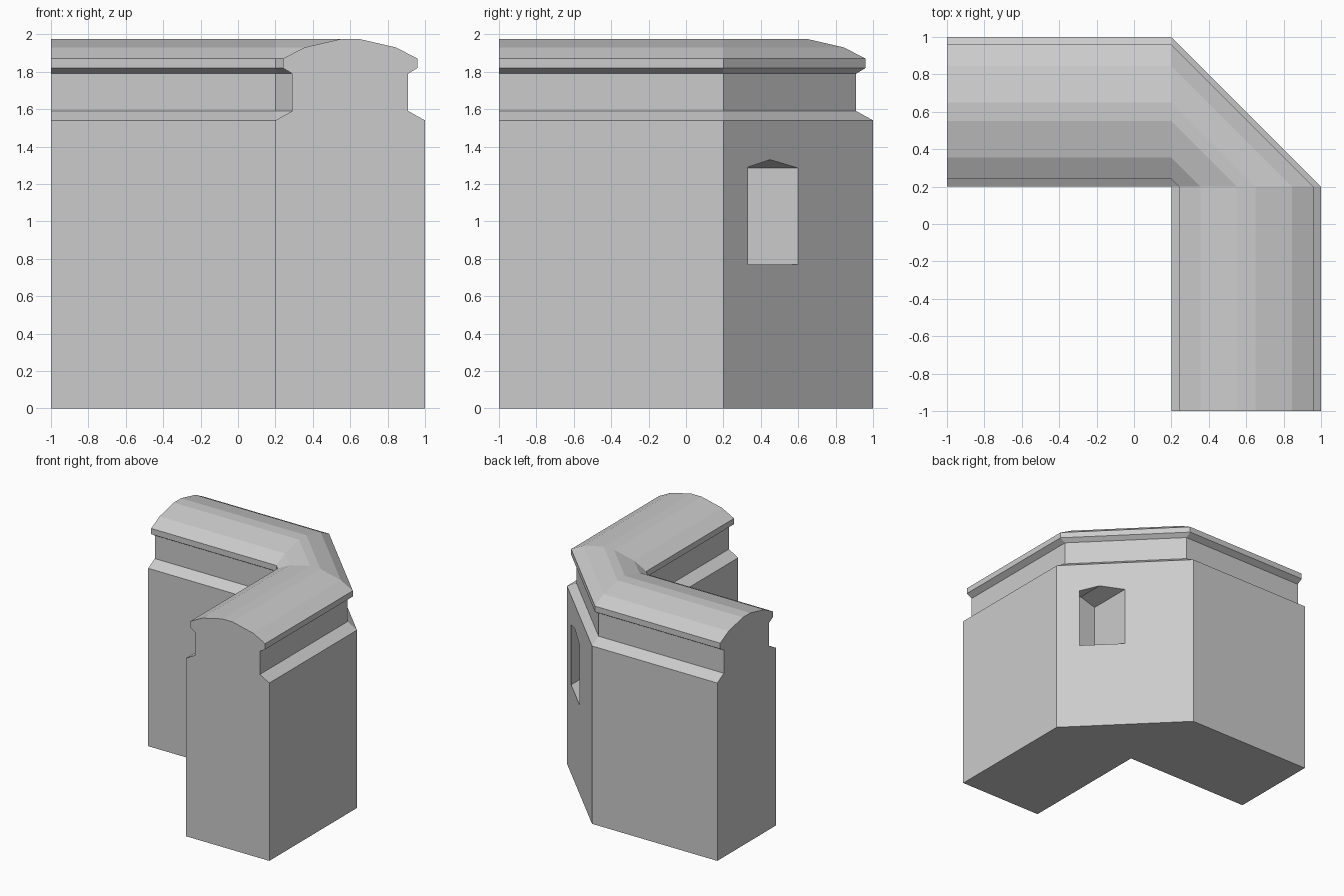
import bpy, bmesh

if "Cube" in bpy.data.objects:
    bpy.data.objects.remove(bpy.data.objects["Cube"])


def new_object(name, bm):
    bmesh.ops.remove_doubles(bm, verts=bm.verts, dist=1e-4)
    bmesh.ops.dissolve_degenerate(bm, edges=bm.edges, dist=1e-4)
    bmesh.ops.recalc_face_normals(bm, faces=bm.faces)
    mesh = bpy.data.meshes.new(name)
    bm.to_mesh(mesh)
    bm.free()
    obj = bpy.data.objects.new(name, mesh)
    bpy.context.collection.objects.link(obj)
    return obj


def loft(name, sections):
    """Join matching closed sections with quads and cap both ends."""
    bm = bmesh.new()
    rings = [[bm.verts.new(p) for p in s] for s in sections]
    n = len(rings[0])
    for a, b in zip(rings, rings[1:]):
        for i in range(n):
            j = (i + 1) % n
            if all((a[k].co - b[k].co).length < 1e-5 for k in (i, j)):
                continue
            quad = []
            for v in (a[i], a[j], b[j], b[i]):
                if all((v.co - q.co).length > 1e-5 for q in quad):
                    quad.append(v)
            if len(quad) > 2:
                bm.faces.new(quad)
    bm.faces.new(rings[0])
    bm.faces.new(rings[-1])
    return new_object(name, bm)


# Wall profile: half-width from the wall centre line and height, mirrored
half = [(0.4, 0), (0.4, 1.54), (0.31, 1.59), (0.31, 1.79), (0.36, 1.82),
        (0.36, 1.87), (0.245, 1.93), (0.05, 1.975)]
profile = [(0.6 + w, z) for w, z in half] + [(0.6 - w, z) for w, z in reversed(half)]

# Corner wall: two straight arms joined by a diagonal corner
wall = loft("corner_wall", [
    [(-1, p, z) for p, z in profile],
    [(0.2, p, z) for p, z in profile],
    [(p, 0.2, z) for p, z in profile],
    [(p, -1, z) for p, z in profile]])

# Recess in the diagonal face, left by a missing stone with a peaked top
recess = [(0.6, 0.77), (0.868, 0.77), (0.868, 1.29), (0.75, 1.33), (0.6, 1.285)]
cutter = loft("recess_cutter", [[(x, y, z) for x, z in recess] for y in (0.21, 1.1)])
cutter.hide_render = True

cut = wall.modifiers.new("recess", 'BOOLEAN')
cut.operation = 'DIFFERENCE'
cut.solver = 'EXACT'
cut.object = cutter
bpy.context.view_layer.objects.active = wall
wall.select_set(True)
bpy.ops.object.modifier_apply(modifier=cut.name)
bpy.data.objects.remove(cutter, do_unlink=True)
